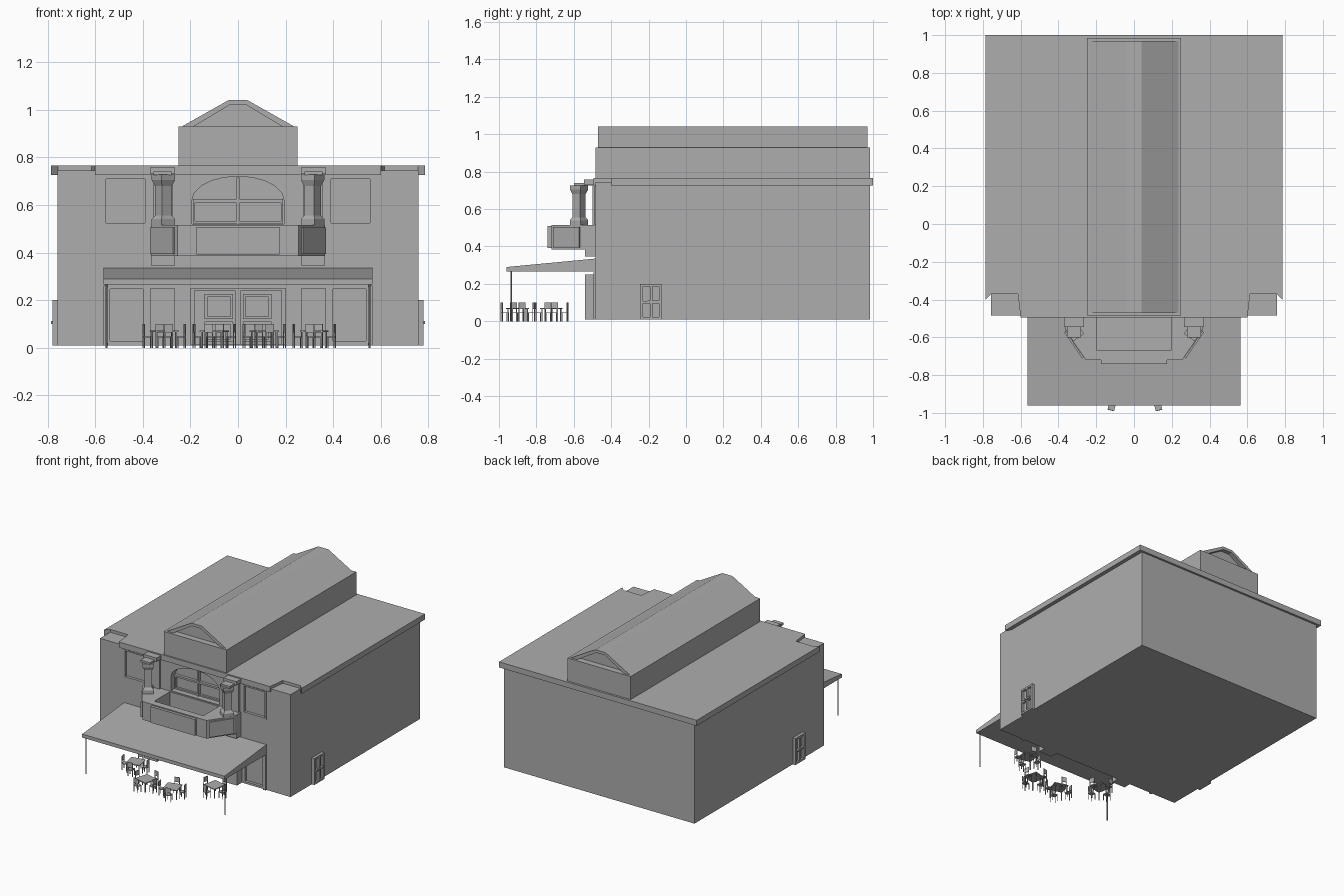
import bpy, bmesh, math
from mathutils import Matrix, Vector

if "Cube" in bpy.data.objects:
    bpy.data.objects.remove(bpy.data.objects["Cube"])

GREY = (0.42, 0.42, 0.42, 1)
mat = bpy.data.materials.new("plain_grey")
mat.use_nodes = True
mat.diffuse_color = GREY
mat.node_tree.nodes["Principled BSDF"].inputs["Base Color"].default_value = GREY


def finish(name, bm):
    bmesh.ops.recalc_face_normals(bm, faces=bm.faces)
    me = bpy.data.meshes.new(name)
    bm.to_mesh(me)
    bm.free()
    me.materials.append(mat)
    ob = bpy.data.objects.new(name, me)
    bpy.context.collection.objects.link(ob)
    return ob


def add_box(bm, x, y, z, mtx=Matrix()):
    size = Matrix.Diagonal((x[1] - x[0], y[1] - y[0], z[1] - z[0], 1))
    mid = Matrix.Translation((sum(x) / 2, sum(y) / 2, sum(z) / 2))
    bmesh.ops.create_cube(bm, size=1, matrix=mtx @ mid @ size)


def add_prism(bm, pts, axis, a, b):
    """Extrude a 2D outline along y (points are x, z), z (x, y) or x (y, z)."""
    place = {"y": lambda p, t: (p[0], t, p[1]), "z": lambda p, t: (p[0], p[1], t),
             "x": lambda p, t: (t, p[0], p[1])}[axis]
    face = bm.faces.new([bm.verts.new(place(p, a)) for p in pts])
    out = bmesh.ops.extrude_face_region(bm, geom=[face])["geom"]
    shift = Vector(place((0, 0), b - a))
    bmesh.ops.translate(bm, vec=shift, verts=[g for g in out if isinstance(g, bmesh.types.BMVert)])


def box(name, x, y, z):
    bm = bmesh.new()
    add_box(bm, x, y, z)
    return finish(name, bm)


def prism(name, pts, axis, a, b):
    bm = bmesh.new()
    add_prism(bm, pts, axis, a, b)
    return finish(name, bm)


def flip(r, s):
    return (r[0], r[1]) if s > 0 else (-r[1], -r[0])


def add_frame(bm, x, z, y, t):
    """Rectangular frame facing the front."""
    add_box(bm, (x[0], x[0] + t), y, z)
    add_box(bm, (x[1] - t, x[1]), y, z)
    add_box(bm, (x[0] + t, x[1] - t), y, (z[1] - t, z[1]))
    add_box(bm, (x[0] + t, x[1] - t), y, (z[0], z[0] + t))


def carve(ob, bm):
    cutter = finish("cutter", bm)
    mod = ob.modifiers.new("carve", "BOOLEAN")
    mod.operation, mod.solver, mod.object = "DIFFERENCE", "EXACT", cutter
    dg = bpy.context.evaluated_depsgraph_get()
    me = bpy.data.meshes.new_from_object(ob.evaluated_get(dg))
    ob.modifiers.clear()
    ob.data = me
    bpy.data.objects.remove(cutter)


F = -0.485  # facade plane

# Main block with carved openings
body = box("main_building", (-0.757, 0.757), (F, 0.985), (0.01, 0.745))
cut = bmesh.new()
arch = [(0.193, 0.52), (0.193, 0.62)]
arch += [(0.193 * math.cos(a), 0.62 + 0.1 * math.sin(a))
         for a in (math.pi * i / 10 for i in range(1, 10))]
arch += [(-0.193, 0.62), (-0.193, 0.52)]
add_prism(cut, arch, "y", F - 0.1, F + 0.05)
for s in (1, -1):
    add_box(cut, flip((0.38, 0.565), s), (F - 0.1, F + 0.015), (0.515, 0.72))
    add_box(cut, flip((0.39, 0.545), s), (F - 0.1, F + 0.015), (0.02, 0.255))
add_box(cut, (-0.2, 0.2), (F - 0.1, F + 0.03), (0.015, 0.25))
carve(body, cut)

# Flat roof slab with notched front corners
half = [(0.6, -0.495), (0.615, -0.37), (0.755, -0.37), (0.785, -0.4), (0.785, 1.0)]
prism("roof_slab", half + [(-x, y) for x, y in reversed(half)], "z", 0.725, 0.765)

# Raised central roof: box, overhanging shell and set-back gable
box("raised_roof_base", (-0.25, 0.25), (F, 0.985), (0.76, 0.93))
prism("raised_roof_shell", [(-0.235, 0.93), (-0.04, 1.04), (0.04, 1.04), (0.235, 0.93),
                            (0.185, 0.93), (0.035, 1.02), (-0.035, 1.02), (-0.185, 0.93)],
      "y", -0.47, 0.97)
prism("raised_roof_gable", [(-0.19, 0.93), (-0.037, 1.025), (0.037, 1.025), (0.19, 0.93)],
      "y", -0.44, 0.94)

# Arched window bars
bm = bmesh.new()
add_box(bm, (-0.006, 0.006), (F + 0.03, F + 0.05), (0.52, 0.715))
add_box(bm, (-0.19, 0.19), (F + 0.03, F + 0.05), (0.612, 0.624))
add_frame(bm, (-0.19, 0.19), (0.522, 0.618), (F + 0.035, F + 0.05), 0.01)
finish("arched_window_bars", bm)

# Balcony: faceted outline, hollow inside
bh = [(0.365, F), (0.365, -0.56), (0.255, -0.72)]
balcony = prism("balcony", bh + [(-x, y) for x, y in reversed(bh)], "z", 0.385, 0.515)
cut = bmesh.new()
add_box(cut, (-0.195, 0.195), (-0.67, F - 0.01), (0.41, 0.6))
carve(balcony, cut)
box("balcony_front_panel", (-0.175, 0.175), (-0.74, -0.72), (0.392, 0.508))

for s, side in ((1, "left"), (-1, "right")):
    # Slanted balcony panel
    pts = [(0.362, -0.567), (0.266, -0.706), (0.274, -0.712), (0.37, -0.573)]
    prism(side + "_balcony_panel", [(s * x, y) for x, y in pts], "z", 0.395, 0.505)

    # Pilaster below, bracket, pilaster behind the column and its cornice
    box(side + "_lower_pilaster", flip((0.265, 0.37), s), (-0.54, F), (0.01, 0.25))
    box(side + "_balcony_bracket", flip((0.265, 0.365), s), (-0.54, F), (0.345, 0.385))
    box(side + "_upper_pilaster", flip((0.275, 0.355), s), (-0.5, F), (0.515, 0.735))
    box(side + "_cornice", flip((0.265, 0.37), s), (-0.545, F), (0.73, 0.757))
    box(side + "_cornice_top", flip((0.28, 0.355), s), (-0.6, -0.5), (0.725, 0.74))

    # Four-sided column with flared ends
    bm = bmesh.new()
    rings = [(0.515, 0.05), (0.54, 0.05), (0.555, 0.036), (0.68, 0.036), (0.705, 0.05), (0.727, 0.05)]
    for (z0, r0), (z1, r1) in zip(rings, rings[1:]):
        bmesh.ops.create_cone(bm, cap_ends=False, segments=4, radius1=r0, radius2=r1, depth=z1 - z0,
                              matrix=Matrix.Translation((s * 0.313, -0.572, (z0 + z1) / 2))
                              @ Matrix.Rotation(s * math.radians(10), 4, "Z"))
    bmesh.ops.remove_doubles(bm, verts=bm.verts, dist=0.0005)
    bmesh.ops.holes_fill(bm, edges=bm.edges)
    finish(side + "_column", bm)

    # Upper and shop window frames
    bm = bmesh.new()
    add_frame(bm, flip((0.38, 0.565), s), (0.515, 0.72), (F - 0.005, F + 0.015), 0.01)
    finish(side + "_upper_window_frame", bm)
    bm = bmesh.new()
    add_frame(bm, flip((0.39, 0.545), s), (0.02, 0.255), (F - 0.005, F + 0.015), 0.008)
    add_box(bm, flip((0.545, 0.565), s), (F - 0.01, F), (0.01, 0.262))
    finish(side + "_shop_window_frame", bm)

    # Entrance door
    x = flip((0.01, 0.185), s)
    bm = bmesh.new()
    add_box(bm, x, (F + 0.01, F + 0.03), (0.012, 0.24))
    add_frame(bm, flip((0.02, 0.14), s), (0.12, 0.226), (F, F + 0.01), 0.012)
    add_frame(bm, flip((0.02, 0.14), s), (0.025, 0.11), (F, F + 0.01), 0.012)
    finish(side + "_entrance_door", bm)

    # Side door with four panes and a bar handle
    bm = bmesh.new()
    wall = flip((0.755, 0.778), s)
    for y in (-0.245, -0.193, -0.145):
        add_box(bm, wall, (y, y + 0.015), (0.01, 0.2))
    for z in (0.01, 0.095, 0.187):
        add_box(bm, wall, (-0.23, -0.145), (z, z + 0.013))
    add_box(bm, flip((0.755, 0.762), s), (-0.23, -0.145), (0.015, 0.195))
    add_box(bm, flip((0.775, 0.785), s), (-0.205, -0.145), (0.1, 0.112))
    finish(side + "_side_door", bm)

    # Canopy post
    bm = bmesh.new()
    bmesh.ops.create_cone(bm, cap_ends=True, segments=8, radius1=0.004, radius2=0.004, depth=0.27,
                          matrix=Matrix.Translation((s * 0.552, -0.935, 0.135)))
    finish(side + "_canopy_post", bm)

# Sloping canopy
prism("canopy", [(-0.96, 0.265), (-0.96, 0.29), (F, 0.335), (F, 0.265)], "x", -0.565, 0.565)


# Cafe tables with four chairs each
def chair(bm, m):
    add_box(bm, (-0.018, 0.018), (-0.018, 0.018), (0.043, 0.048), m)
    for x in (-0.016, 0.016):
        add_box(bm, (x - 0.002, x + 0.002), (-0.018, -0.014), (0, 0.045), m)
        add_box(bm, (x - 0.002, x + 0.002), (0.014, 0.018), (0, 0.1), m)
    add_box(bm, (-0.016, 0.016), (0.014, 0.018), (0.065, 0.1), m)


for i, (x, y, turn) in enumerate([(-0.31, -0.72, 12), (-0.1, -0.9, -15), (0.11, -0.9, 15), (0.32, -0.72, -12)]):
    base = Matrix.Translation((x, y, 0)) @ Matrix.Rotation(math.radians(turn), 4, "Z")
    bm = bmesh.new()
    add_box(bm, (-0.05, 0.05), (-0.05, 0.05), (0.066, 0.072), base)
    for a in (-0.042, 0.042):
        for b in (-0.042, 0.042):
            add_box(bm, (a - 0.003, a + 0.003), (b - 0.003, b + 0.003), (0, 0.066), base)
    finish("cafe_table_%d" % (i + 1), bm)
    bm = bmesh.new()
    for k in range(4):
        chair(bm, base @ Matrix.Rotation(k * math.pi / 2, 4, "Z") @ Matrix.Translation((0, 0.072, 0)))
    finish("cafe_chairs_%d" % (i + 1), bm)
